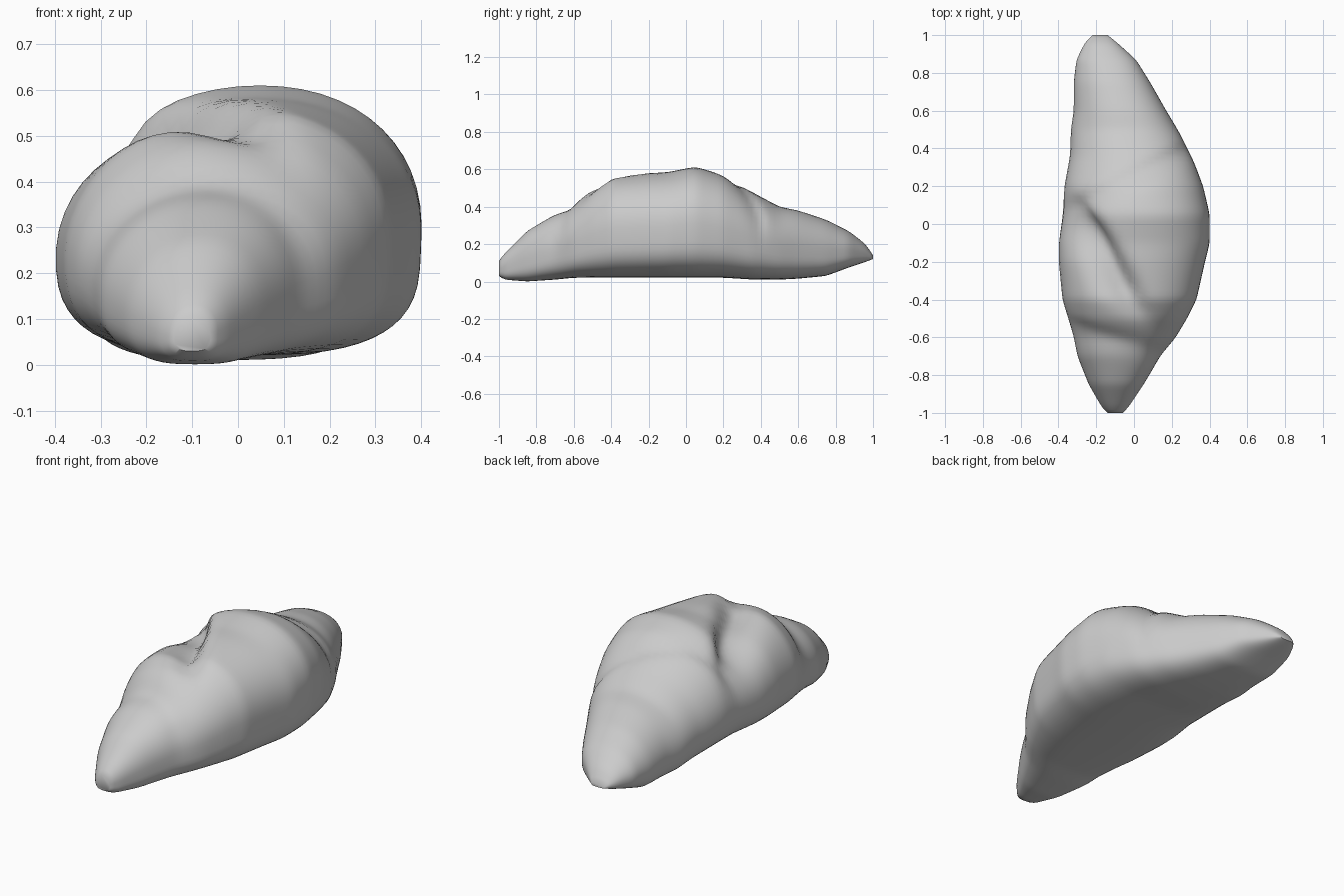
import bpy, bmesh, math

if "Cube" in bpy.data.objects:
    bpy.data.objects.remove(bpy.data.objects["Cube"])

# Sections along the roll: y, left x, right x, bottom z, top z
SECTIONS = [
    (-1.00, -0.14, -0.06, 0.03, 0.11), (-0.97, -0.17, -0.03, 0.01, 0.15),
    (-0.85, -0.24, 0.05, 0.00, 0.27), (-0.70, -0.30, 0.14, 0.01, 0.36),
    (-0.60, -0.32, 0.22, 0.02, 0.41), (-0.50, -0.35, 0.28, 0.02, 0.50),
    (-0.40, -0.38, 0.33, 0.02, 0.56), (-0.20, -0.40, 0.375, 0.02, 0.58),
    (-0.10, -0.40, 0.40, 0.02, 0.585), (0.05, -0.38, 0.40, 0.02, 0.615),
    (0.20, -0.37, 0.365, 0.02, 0.57), (0.36, -0.34, 0.305, 0.01, 0.475),
    (0.50, -0.335, 0.23, 0.01, 0.40), (0.60, -0.32, 0.17, 0.015, 0.38),
    (0.75, -0.32, 0.085, 0.03, 0.33), (0.87, -0.305, 0.01, 0.075, 0.27),
    (0.96, -0.26, -0.09, 0.105, 0.20), (1.00, -0.22, -0.14, 0.12, 0.14)]
RINGS, SEGS = 90, 56
# Dough folds: slope in x, y offset, depth, width, y centre, y reach
FOLDS = [(1.6, 0.38, 0.13, 0.22, -0.20, 0.28),
         (-0.5, -0.27, 0.03, 0.07, 0.30, 0.25),
         (0.3, 0.62, 0.03, 0.08, -0.62, 0.20)]


def section(y):
    for a, b in zip(SECTIONS, SECTIONS[1:]):
        if y <= b[0]:
            t = (y - a[0]) / (b[0] - a[0])
            return [p + (q - p) * t for p, q in zip(a, b)][1:]
    return SECTIONS[-1][1:]


def power(v, n):
    return math.copysign(abs(v) ** (2 / n), v)


def fold_depth(x, y):
    # Steep on the overlapping side, gentle on the lower layer
    total = 0
    for slope, off, depth, width, yc, reach in FOLDS:
        s = y + off + slope * x
        w = width if s < 0 else width * 0.25
        total += depth * math.exp(-(s / w) ** 2 - ((y - yc) / reach) ** 4)
    return total


# Croissant body: lofted rings, flat underneath and rounded above
bm = bmesh.new()
rings = []
for i in range(RINGS):
    y = -math.cos(math.pi * i / (RINGS - 1)) * 0.3 + (2 * i / (RINGS - 1) - 1) * 0.7
    x0, x1, z0, z1 = section(y)
    cx, hw = (x0 + x1) / 2, (x1 - x0) / 2
    cz = z0 + (z1 - z0) * 0.42
    ring = []
    for k in range(SEGS):
        a = 2 * math.pi * k / SEGS
        c, s = math.cos(a), math.sin(a)
        if s >= 0:
            dx, dz = hw * power(c, 2.1), (z1 - cz) * power(s, 2.1)
            dx += 0.10 * hw * s
        else:
            dx, dz = hw * power(c, 3.0), (cz - z0) * power(s, 3.0)
        f = 1 - fold_depth(cx + dx, y) / 0.4 * max(0, min(1, s * 1.5 + 0.1))
        ring.append(bm.verts.new((cx + dx * f, y, cz + dz * f)))
    rings.append(ring)
for a, b in zip(rings, rings[1:]):
    for k in range(SEGS):
        n = (k + 1) % SEGS
        bm.faces.new((a[k], a[n], b[n], b[k]))
bm.faces.new(rings[0])
bm.faces.new(rings[-1])
# Soften the loft into baked dough
for _ in range(2):
    bmesh.ops.smooth_vert(bm, verts=[v for r in rings[2:-2] for v in r], factor=0.5,
                          use_axis_x=True, use_axis_y=False, use_axis_z=True)
bmesh.ops.recalc_face_normals(bm, faces=bm.faces)
mesh = bpy.data.meshes.new("croissant")
bm.to_mesh(mesh)
bm.free()
body = bpy.data.objects.new("croissant", mesh)
bpy.context.collection.objects.link(body)
bpy.context.view_layer.objects.active = body
body.select_set(True)
bpy.ops.object.shade_smooth_by_angle(angle=math.radians(50))
